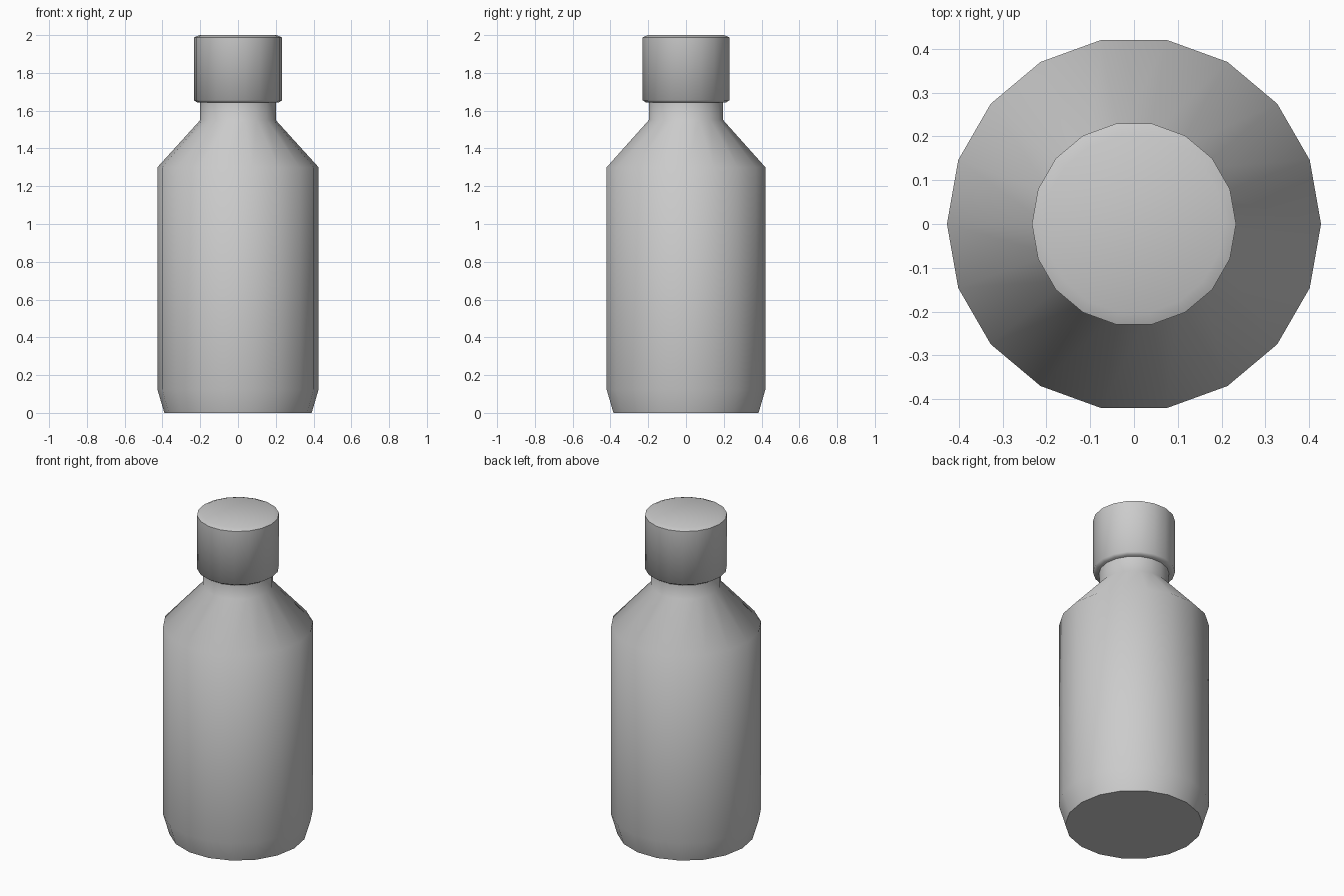
import bpy
import bmesh
from math import cos, sin, pi, radians

default_cube = bpy.data.objects.get("Cube")
if default_cube:
    bpy.data.objects.remove(default_cube, do_unlink=True)

SIDES = 18

grey = bpy.data.materials.new("plain grey")
grey.use_nodes = True
colour = (0.6, 0.6, 0.6, 1)
grey.diffuse_color = colour
grey.node_tree.nodes["Principled BSDF"].inputs["Base Color"].default_value = colour


def lathe(name, profile, smooth_angle):
    """Turn a (radius, height) profile into a closed solid with flat ends."""
    bm = bmesh.new()
    rings = [[bm.verts.new((r * cos(2 * pi * i / SIDES), r * sin(2 * pi * i / SIDES), z))
              for i in range(SIDES)] for r, z in profile]
    for low, high in zip(rings, rings[1:]):
        for i in range(SIDES):
            j = (i + 1) % SIDES
            bm.faces.new((low[i], low[j], high[j], high[i]))
    bm.faces.new(rings[0][::-1])
    bm.faces.new(rings[-1])
    mesh = bpy.data.meshes.new(name)
    bm.to_mesh(mesh)
    bm.free()
    mesh.materials.append(grey)
    obj = bpy.data.objects.new(name, mesh)
    bpy.context.collection.objects.link(obj)
    bpy.ops.object.select_all(action="DESELECT")
    obj.select_set(True)
    bpy.context.view_layer.objects.active = obj
    bpy.ops.object.shade_smooth_by_angle(angle=radians(smooth_angle))
    return obj


# Body: chamfered foot, straight wall, sloping shoulder and neck
lathe("bottle_body", [(0.39, 0), (0.427, 0.125), (0.427, 1.3),
                      (0.2, 1.55), (0.2, 1.66)], 60)

# Cap: wider than the neck, with bevelled rims
lathe("bottle_cap", [(0.215, 1.643), (0.233, 1.655), (0.233, 1.988), (0.205, 2.0)], 66)
